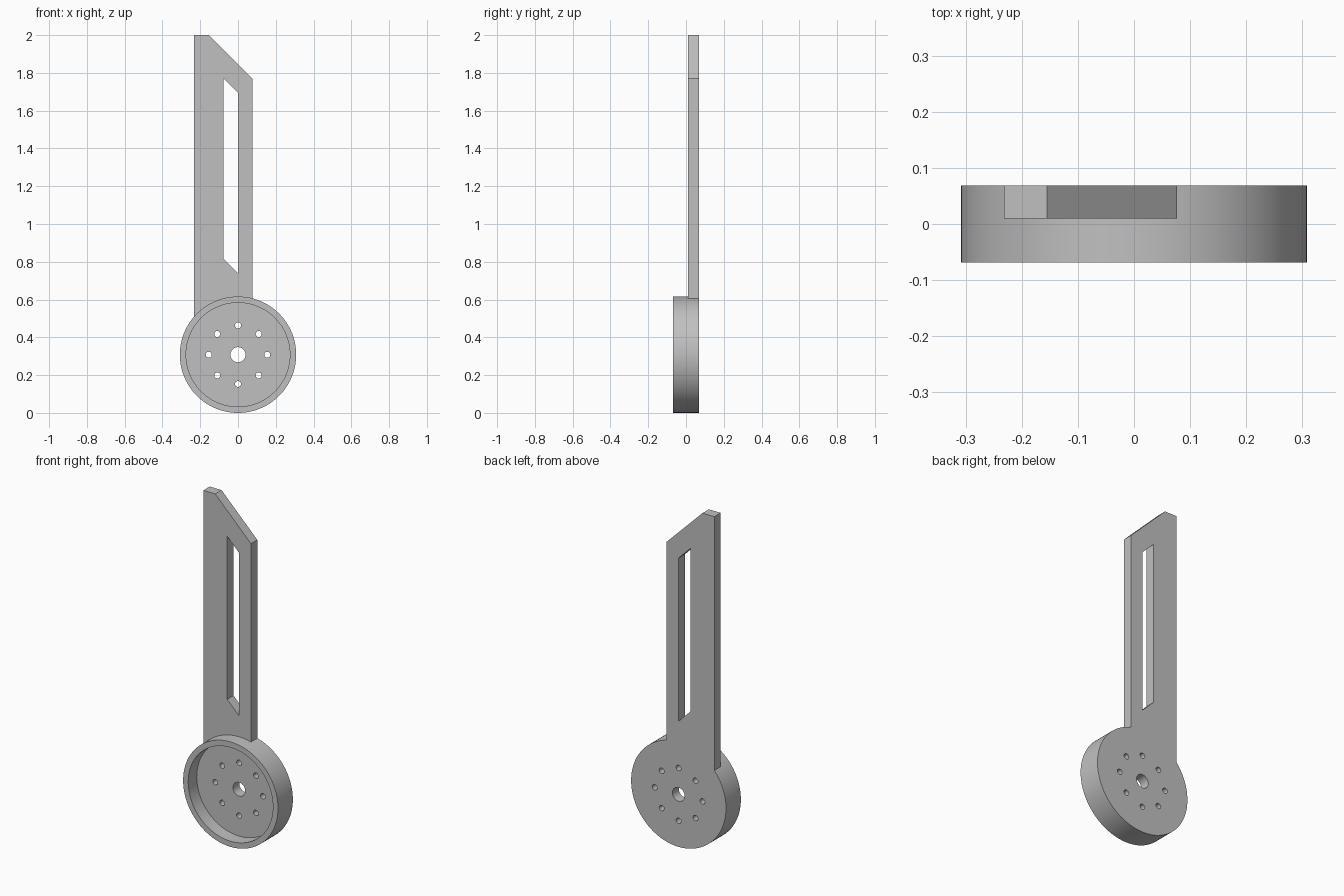
import bpy, bmesh, math
from mathutils import Vector

cube = bpy.data.objects.get("Cube")
if cube:
    bpy.data.objects.remove(cube, do_unlink=True)

grey = bpy.data.materials.new("plain_grey")
grey.use_nodes = True
GREY = (0.53, 0.53, 0.53, 1)
grey.diffuse_color = GREY
grey.node_tree.nodes["Principled BSDF"].inputs["Base Color"].default_value = GREY

FRONT, FLOOR, BACK = -0.069, 0.01, 0.069
R = 0.308          # hub radius, also the height of its centre


def prism(name, outline, y0, y1):
    """Extrude an x-z outline from y0 to y1."""
    bm = bmesh.new()
    face = bm.faces.new([bm.verts.new((x, y0, z)) for x, z in outline])
    grown = bmesh.ops.extrude_face_region(bm, geom=[face])["geom"]
    moved = [v for v in grown if isinstance(v, bmesh.types.BMVert)]
    bmesh.ops.translate(bm, verts=moved, vec=Vector((0, y1 - y0, 0)))
    bmesh.ops.recalc_face_normals(bm, faces=bm.faces)
    mesh = bpy.data.meshes.new(name)
    bm.to_mesh(mesh)
    bm.free()
    mesh.materials.append(grey)
    obj = bpy.data.objects.new(name, mesh)
    bpy.context.collection.objects.link(obj)
    return obj


def circle(r, n, cx=0, cz=R):
    turns = [2 * math.pi * i / n for i in range(n)]
    return [(cx + r * math.cos(a), cz + r * math.sin(a)) for a in turns]


def combine(target, tool, operation):
    """Apply a boolean and discard the tool object."""
    mod = target.modifiers.new(operation.lower(), "BOOLEAN")
    mod.operation, mod.solver, mod.object = operation, "EXACT", tool
    bpy.context.view_layer.objects.active = target
    bpy.ops.object.modifier_apply(modifier=mod.name)
    bpy.data.objects.remove(tool, do_unlink=True)


# Round hub with the flat arm flush to its back
bracket = prism("slotted_arm_with_hub", circle(R, 128), FRONT, BACK)
arm = prism("arm", [(-0.232, 0.4), (0.077, 0.4), (0.077, 1.77),
                    (-0.155, 2), (-0.232, 2)], FLOOR, BACK)
combine(bracket, arm, "UNION")

# Shallow cup in the front of the hub
combine(bracket, prism("cup", circle(0.275, 128), -0.2, FLOOR), "DIFFERENCE")

# Long slot with slanted ends
slot = [(-0.077, 0.815), (0, 0.738), (0, 1.695), (-0.077, 1.772)]
combine(bracket, prism("slot", slot, -0.2, 0.2), "DIFFERENCE")

# Shaft hole and ring of bolt holes
combine(bracket, prism("shaft_hole", circle(0.04, 48), -0.2, 0.2), "DIFFERENCE")
for x, z in circle(0.155, 8):
    hole = prism("bolt_hole", circle(0.016, 24, x, z), -0.2, 0.2)
    combine(bracket, hole, "DIFFERENCE")

# Smooth round walls, sharp rims
bpy.ops.object.select_all(action="DESELECT")
bracket.select_set(True)
bpy.context.view_layer.objects.active = bracket
bpy.ops.object.shade_smooth_by_angle(angle=math.radians(30))
